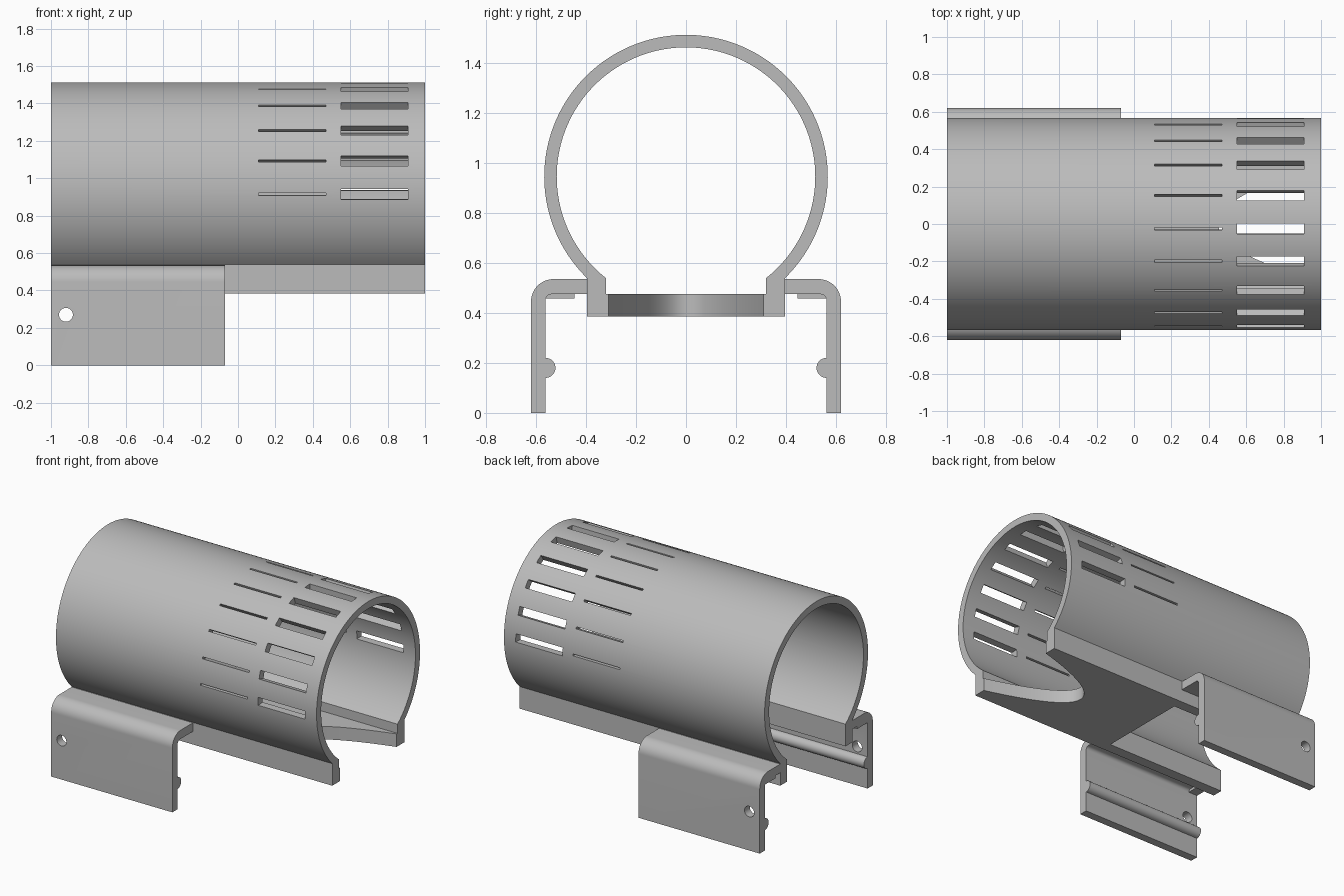
import bpy, bmesh, math
from mathutils import Matrix, Vector

if "Cube" in bpy.data.objects:
    bpy.data.objects.remove(bpy.data.objects["Cube"])

grey = bpy.data.materials.new("plain_grey")
grey.diffuse_color = (0.5, 0.5, 0.5, 1)
grey.use_nodes = True
grey.node_tree.nodes["Principled BSDF"].inputs["Base Color"].default_value = grey.diffuse_color


def prism(name, pts, to3d, offset):
    """Extrude a closed 2D outline by a vector."""
    bm = bmesh.new()
    face = bm.faces.new([bm.verts.new(to3d(a, b)) for a, b in pts])
    ext = bmesh.ops.extrude_face_region(bm, geom=[face])
    bmesh.ops.translate(bm, vec=Vector(offset),
                        verts=[v for v in ext["geom"] if isinstance(v, bmesh.types.BMVert)])
    bmesh.ops.recalc_face_normals(bm, faces=bm.faces)
    return finish(name, bm)


def finish(name, bm):
    me = bpy.data.meshes.new(name)
    bm.to_mesh(me)
    bm.free()
    ob = bpy.data.objects.new(name, me)
    bpy.context.collection.objects.link(ob)
    me.materials.append(grey)
    return ob


def arc(cy, cz, r, a0, a1, n):
    """Points on a circle, angles in degrees."""
    out = []
    for i in range(n + 1):
        a = math.radians(a0 + (a1 - a0) * i / n)
        out.append((cy + r * math.cos(a), cz + r * math.sin(a)))
    return out


def cut(ob, cutter):
    mod = ob.modifiers.new("cut", 'BOOLEAN')
    mod.operation, mod.solver, mod.object = 'DIFFERENCE', 'EXACT', cutter
    bpy.context.view_layer.objects.active = ob
    bpy.ops.object.modifier_apply(modifier=mod.name)


def smooth(ob):
    bpy.ops.object.select_all(action='DESELECT')
    ob.select_set(True)
    bpy.context.view_layer.objects.active = ob
    bpy.ops.object.shade_smooth_by_angle(angle=math.radians(30))


CZ, RO, RI = 0.945, 0.567, 0.517      # tube centre height and radii
LO, LI, LZ = 0.395, 0.32, 0.385       # rail outer and inner y, rail bottom
X_SPLIT = -0.07                       # where clip flanges end and floor begins

# Open tube with two rails along the bottom
ao = -math.degrees(math.acos(LO / RO))
ai = -math.degrees(math.acos(LI / RI))
outline = arc(0, CZ, RO, ao, 180 - ao, 120) + [(-LO, LZ), (-LI, LZ)]
outline += arc(0, CZ, RI, 180 - ai, ai, 120) + [(LI, LZ), (LO, LZ)]
tube = prism("tube", outline, lambda y, z: (-1, y, z), (2, 0, 0))

# Two rings of vent slots: thin and wide
bm = bmesh.new()
for x, width in ((0.29, 0.013), (0.73, 0.057)):
    for k in range(-5, 6):
        turn = Matrix.Rotation(math.radians(2.5 + 18.1 * k), 4, 'X')
        place = Matrix.Translation((x, 0, CZ)) @ turn @ Matrix.Translation((0, 0, 0.54))
        bmesh.ops.create_cube(bm, size=1,
                              matrix=place @ Matrix.Diagonal((0.36, width, 0.2, 1)))
slots = finish("slot_cutter", bm)
slots.hide_render = True
cut(tube, slots)
smooth(tube)

# Floor plate with a curved mouth
mouth = [(0.45 + 0.55 * t * t, 0.31 * t) for t in [i / 24 - 1 for i in range(49)]]
plate = prism("floor_plate",
              [(X_SPLIT, LI), (X_SPLIT, -LI), (1, -LI)] + mouth + [(1, LI)],
              lambda x, y: (x, y, LZ), (0, 0, 0.09))
smooth(plate)

# Screw hole cutter through both flanges
hole = prism("hole_cutter", arc(-0.92, 0.27, 0.037, 0, 350, 35),
             lambda x, z: (x, -1, z), (0, 2, 0))
hole.hide_render = True

# Clip flanges with rounded shoulder and inner bead, plus a small stop pad
for side, s in (("front", -1), ("back", 1)):
    prof = [(LO, 0.475), (LO, 0.535)] + arc(0.53, 0.445, 0.09, 90, 0, 16)
    prof += [(0.62, 0), (0.562, 0)] + arc(0.562, 0.18, 0.04, -90, -270, 16)
    prof += arc(0.537, 0.45, 0.025, 0, 90, 6)
    flange = prism(side + "_flange", prof,
                   lambda y, z: (-1, s * y, z), (1 + X_SPLIT, 0, 0))
    cut(flange, hole)
    smooth(flange)
    prism(side + "_stop_pad", [(0.445, 0.457), (0.562, 0.457), (0.562, 0.477), (0.445, 0.477)],
          lambda y, z: (-1, s * y, z), (0.07, 0, 0))

for helper in (slots, hole):
    helper.hide_set(True)
